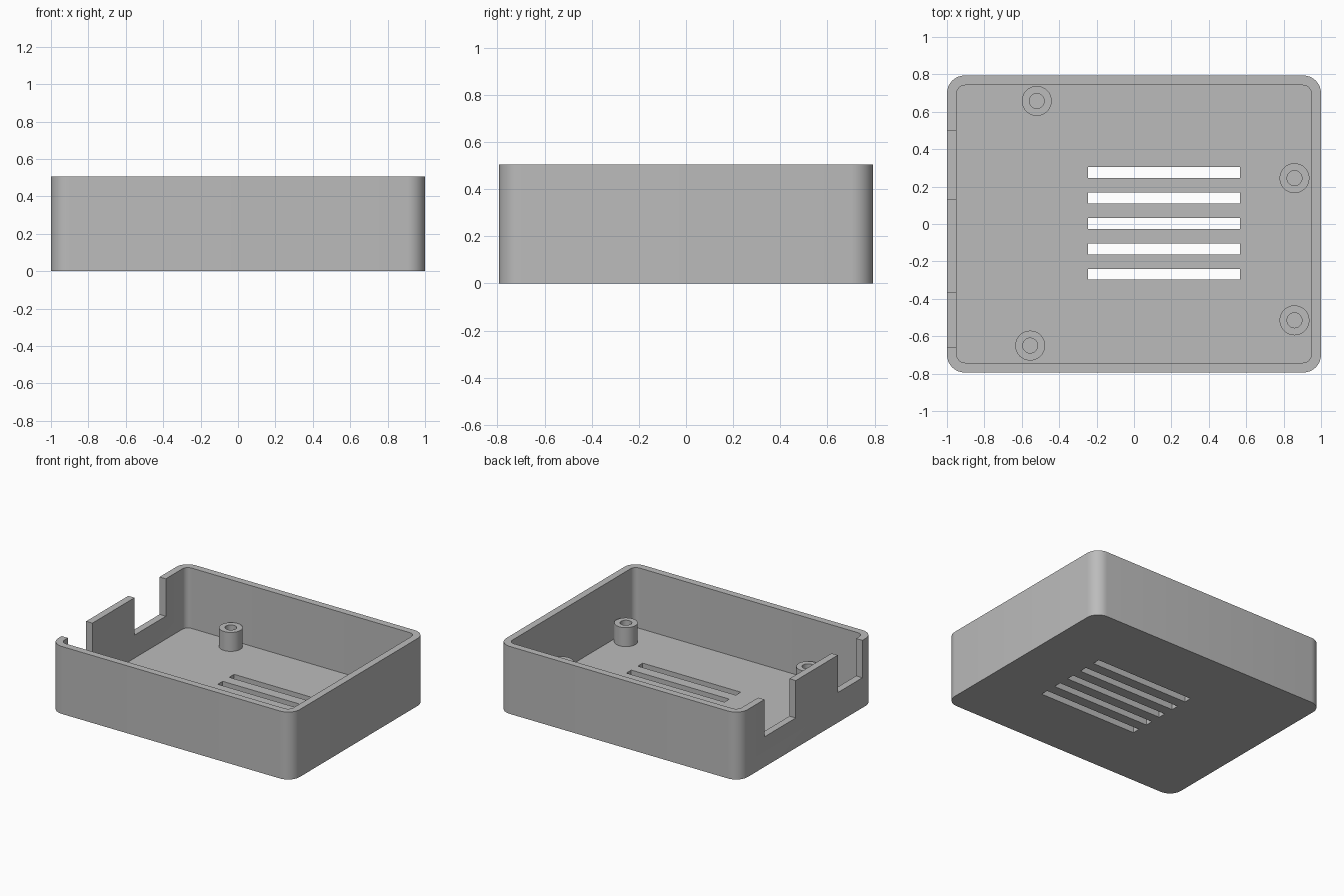
import bpy, bmesh
from math import cos, sin, pi, radians

cube = bpy.data.objects.get("Cube")
if cube:
    bpy.data.objects.remove(cube, do_unlink=True)

# Overall sizes
HALF_X, HALF_Y, HEIGHT = 1.0, 0.794, 0.505
WALL, FLOOR = 0.052, 0.053
OUTER_RADIUS, INNER_RADIUS = 0.095, 0.045
POST_TOP = 0.195

grey = bpy.data.materials.new("grey plastic")
grey.use_nodes = True
colour = (0.5, 0.5, 0.5, 1)
grey.diffuse_color = colour
grey.node_tree.nodes["Principled BSDF"].inputs["Base Color"].default_value = colour


def make_object(name, bm):
    bmesh.ops.recalc_face_normals(bm, faces=bm.faces)
    mesh = bpy.data.meshes.new(name)
    bm.to_mesh(mesh)
    bm.free()
    mesh.materials.append(grey)
    obj = bpy.data.objects.new(name, mesh)
    bpy.context.collection.objects.link(obj)
    return obj


def activate(obj):
    bpy.ops.object.select_all(action="DESELECT")
    obj.select_set(True)
    bpy.context.view_layer.objects.active = obj


def rounded_block(name, half_x, half_y, radius, z0, z1, steps=8):
    """Upright block whose plan is a rounded rectangle."""
    bm = bmesh.new()
    outline = []
    for i, (sx, sy) in enumerate([(1, 1), (-1, 1), (-1, -1), (1, -1)]):
        for k in range(steps + 1):
            a = (i + k / steps) * pi / 2
            outline.append(bm.verts.new((sx * (half_x - radius) + radius * cos(a),
                                         sy * (half_y - radius) + radius * sin(a), z0)))
    base = bm.faces.new(outline)
    top = bmesh.ops.extrude_face_region(bm, geom=[base])["geom"]
    verts = [v for v in top if isinstance(v, bmesh.types.BMVert)]
    bmesh.ops.translate(bm, verts=verts, vec=(0, 0, z1 - z0))
    return make_object(name, bm)


def box(name, x, y, z):
    """Box given by its (low, high) range on each axis."""
    bm = bmesh.new()
    bmesh.ops.create_cube(bm, size=1)
    for v in bm.verts:
        v.co = [lo + (c + 0.5) * (hi - lo) for c, (lo, hi) in zip(v.co, (x, y, z))]
    return make_object(name, bm)


def cut(target, cutter):
    activate(target)
    mod = target.modifiers.new("cut", "BOOLEAN")
    mod.operation, mod.solver, mod.object = "DIFFERENCE", "EXACT", cutter
    bpy.ops.object.modifier_apply(modifier=mod.name)
    bpy.data.objects.remove(cutter, do_unlink=True)


def smooth(obj):
    activate(obj)
    bpy.ops.object.shade_smooth_by_angle(angle=radians(30))


# Open tray with rounded corners
tray = rounded_block("tray", HALF_X, HALF_Y, OUTER_RADIUS, 0, HEIGHT)
cut(tray, rounded_block("cavity", HALF_X - WALL, HALF_Y - WALL, INNER_RADIUS, FLOOR, 0.7))

# Connector notches in the -x wall
for y in [(0.13, 0.5), (-0.658, -0.368)]:
    cut(tray, box("notch", (-1.1, -0.93), y, (0.225, 0.7)))

# Ventilation slots through the floor
for i in range(5):
    y = 0.003 + (i - 2) * 0.136
    cut(tray, box("slot", (-0.245, 0.567), (y - 0.029, y + 0.029), (-0.1, 0.1)))
smooth(tray)


def screw_post(name, x, y, outer=0.08, inner=0.04, segments=32):
    """Hollow post, sunk slightly into the floor."""
    bm = bmesh.new()
    profile = [(outer, FLOOR - 0.01), (outer, POST_TOP), (inner, POST_TOP), (inner, FLOOR - 0.01)]
    rings = [[bm.verts.new((x + r * cos(2 * pi * k / segments),
                            y + r * sin(2 * pi * k / segments), z))
              for k in range(segments)] for r, z in profile]
    for i, ring in enumerate(rings):
        above = rings[(i + 1) % len(rings)]
        for k in range(segments):
            n = (k + 1) % segments
            bm.faces.new((ring[k], ring[n], above[n], above[k]))
    smooth(make_object(name, bm))


# Screw posts
screw_post("screw_post_back_right", -0.52, 0.658)
screw_post("screw_post_front_right", -0.555, -0.65)
screw_post("screw_post_back_left", 0.858, 0.245)
screw_post("screw_post_front_left", 0.858, -0.515)
